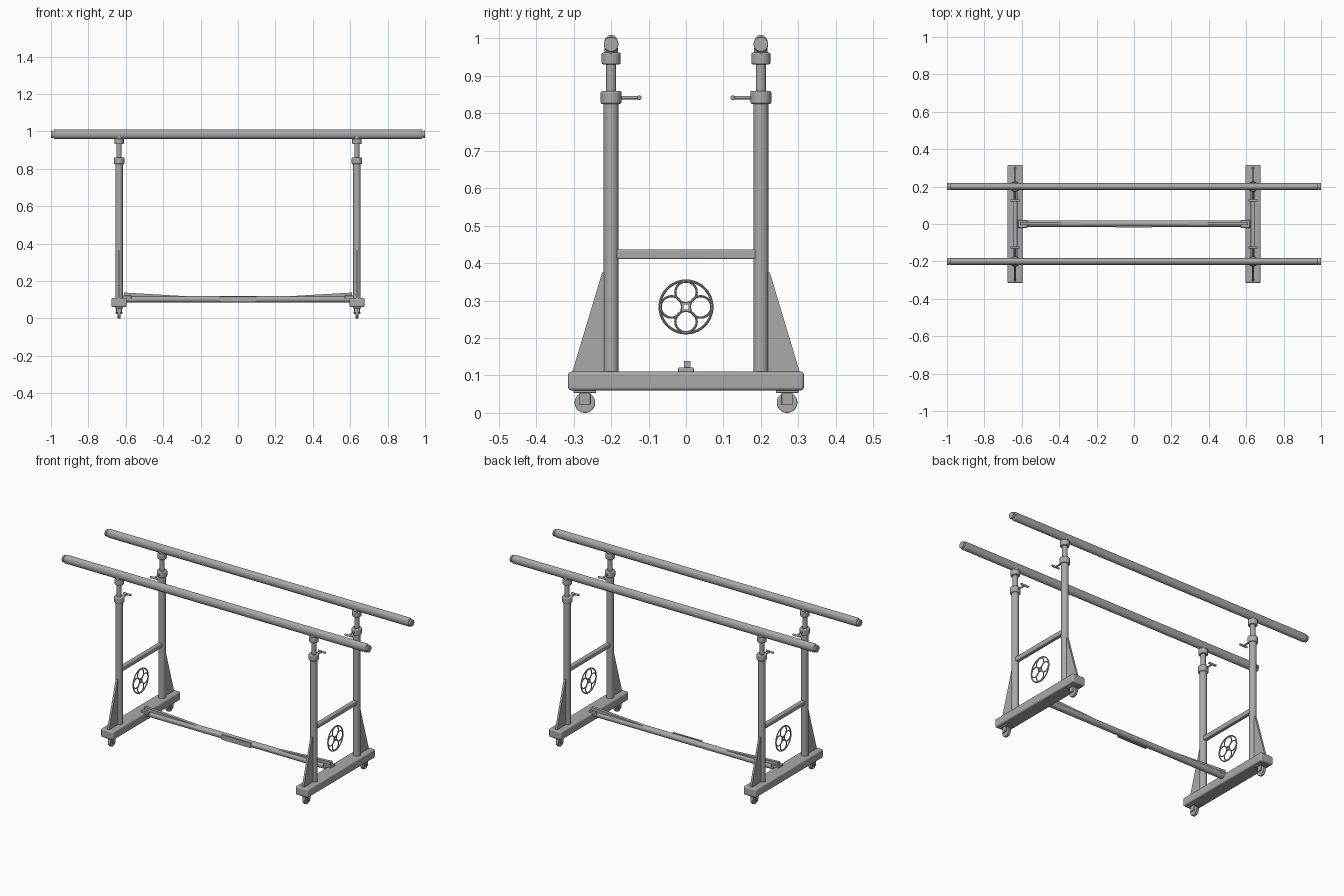
import bpy, bmesh, math
from mathutils import Vector

if "Cube" in bpy.data.objects:
    bpy.data.objects.remove(bpy.data.objects["Cube"])

grey = bpy.data.materials.new("steel grey")
grey.diffuse_color = (0.4, 0.4, 0.4, 1)
grey.use_nodes = True
grey.node_tree.nodes["Principled BSDF"].inputs["Base Color"].default_value = grey.diffuse_color


def finish(ob, name, bevel=0.0, smooth=True):
    ob.name = name
    ob.data.materials.append(grey)
    if bevel:
        m = ob.modifiers.new("bevel", 'BEVEL')
        m.width, m.segments, m.limit_method = bevel, 3, 'ANGLE'
    if smooth:
        bpy.ops.object.select_all(action='DESELECT')
        ob.select_set(True)
        bpy.context.view_layer.objects.active = ob
        bpy.ops.object.shade_smooth_by_angle(angle=math.radians(35))
    return ob


def box(name, lo, hi, bevel=0.0):
    lo, hi = Vector(lo), Vector(hi)
    bpy.ops.mesh.primitive_cube_add(size=1, location=(lo + hi) / 2)
    ob = bpy.context.object
    ob.scale = hi - lo
    bpy.ops.object.transform_apply(location=False, rotation=False, scale=True)
    return finish(ob, name, bevel)


def rod(name, a, b, r, bevel=0.0, squash=1.0, sides=32):
    # cylinder from a to b; squash narrows it across y
    a, b = Vector(a), Vector(b)
    bpy.ops.mesh.primitive_cylinder_add(vertices=sides, radius=r, depth=(b - a).length, location=(a + b) / 2)
    ob = bpy.context.object
    ob.rotation_euler = (b - a).to_track_quat('Z', 'Y').to_euler()
    bpy.ops.object.transform_apply(location=False, rotation=True, scale=False)
    if squash != 1.0:
        ob.scale.y = squash
        bpy.ops.object.transform_apply(location=False, rotation=False, scale=True)
    return finish(ob, name, bevel)


def prism(name, pts, axis, c, half):
    # extrudes a 2D outline by +-half along axis 'x' (pts are y,z) or 'y' (pts are x,z)
    place = (lambda p, d: (c + d, *p)) if axis == 'x' else (lambda p, d: (p[0], c + d, p[1]))
    bm = bmesh.new()
    f = bm.faces.new([bm.verts.new(place(p, -half)) for p in pts])
    ext = bmesh.ops.extrude_face_region(bm, geom=[f])
    step = Vector(place((0, 0), half)) - Vector(place((0, 0), -half))
    bmesh.ops.translate(bm, vec=step, verts=[v for v in ext['geom'] if isinstance(v, bmesh.types.BMVert)])
    bmesh.ops.recalc_face_normals(bm, faces=bm.faces)
    me = bpy.data.meshes.new(name)
    bm.to_mesh(me)
    bm.free()
    ob = bpy.data.objects.new(name, me)
    bpy.context.collection.objects.link(ob)
    return finish(ob, name, smooth=False)


def ring(name, x, y, z, outer, tube):
    bpy.ops.mesh.primitive_torus_add(location=(x, y, z), rotation=(0, math.pi / 2, 0),
                                     major_radius=outer - tube, minor_radius=tube,
                                     major_segments=40, minor_segments=10)
    return finish(bpy.context.object, name)


PX, PY = 0.636, 0.2

# handrails with end caps
for sy in (-1, 1):
    y = sy * PY
    rod("handrail", (-0.985, y, 0.985), (0.985, y, 0.985), 0.025, 0.004, 0.76)
    for sx in (-1, 1):
        rod("rail_end_neck", (sx * 0.98, y, 0.984), (sx * 0.993, y, 0.984), 0.016)
        rod("rail_end_cap", (sx * 0.989, y, 0.984), (sx * 1.0, y, 0.984), 0.0195, 0.003)

for sx in (-1, 1):
    x = sx * PX
    # base beam and cross bar
    box("base_beam", (x - 0.041, -0.315, 0.06), (x + 0.041, 0.315, 0.11), 0.008)
    box("cross_bar", (x - 0.012, -0.19, 0.411), (x + 0.012, 0.19, 0.437), 0.004)

    # round ornament between the posts
    ring("ornament_outer_ring", x, 0, 0.283, 0.0735, 0.0035)
    for k in range(4):
        a = k * math.pi / 2
        ring("ornament_inner_ring", x, 0.039 * math.cos(a), 0.283 + 0.039 * math.sin(a), 0.0315, 0.003)
    for s in (-1, 1):
        box("ornament_square_side", (x - 0.003, s * 0.009 - 0.002, 0.272), (x + 0.003, s * 0.009 + 0.002, 0.294))
        box("ornament_square_edge", (x - 0.003, -0.011, 0.283 + s * 0.009 - 0.002),
            (x + 0.003, 0.011, 0.283 + s * 0.009 + 0.002))

    for sy in (-1, 1):
        y = sy * PY
        # telescopic post
        rod("post", (x, y, 0.108), (x, y, 0.83), 0.02)
        rod("post_collar", (x, y, 0.825), (x, y, 0.86), 0.028, 0.005)
        rod("inner_post", (x, y, 0.8), (x, y, 0.95), 0.0135)
        rod("rail_support", (x, y, 0.931), (x, y, 0.962), 0.0255, 0.004)
        rod("rail_saddle", (x, y, 0.955), (x, y, 0.975), 0.018)
        # height locking handle
        rod("lock_stem", (x, y - sy * 0.02, 0.842), (x, sy * 0.122, 0.842), 0.0045, sides=16)
        rod("lock_handle", (x - 0.025, sy * 0.125, 0.842), (x + 0.025, sy * 0.125, 0.842), 0.006, 0.002, sides=16)
        # gusset fin
        prism("gusset", [(sy * 0.21, 0.105), (sy * 0.305, 0.105), (sy * 0.224, 0.375), (sy * 0.21, 0.375)],
              'x', x, 0.006)
        # caster
        cy = sy * 0.27
        box("caster_plate", (x - 0.022, cy - 0.03, 0.053), (x + 0.022, cy + 0.03, 0.062), 0.002)
        for s in (-1, 1):
            box("caster_fork", (x + s * 0.013 - 0.003, cy - 0.015, 0.022), (x + s * 0.013 + 0.003, cy + 0.015, 0.055), 0.002)
        rod("caster_axle", (x - 0.018, cy, 0.03), (x + 0.018, cy, 0.03), 0.005, sides=16)
        rod("caster_wheel", (x - 0.008, cy, 0.0275), (x + 0.008, cy, 0.0275), 0.0275, 0.003)

    # bracket and sloping brace joining the floor bar
    box("bar_bracket", (min(sx * 0.57, sx * 0.62), -0.021, 0.105), (max(sx * 0.57, sx * 0.62), 0.021, 0.121), 0.003)
    prism("bar_brace", [(sx * 0.61, 0.1), (sx * 0.61, 0.138), (sx * 0.27, 0.118), (sx * 0.27, 0.1)],
          'y', 0.003, 0.009)

# floor bar and its front plate
rod("floor_bar", (-0.61, 0.0025, 0.1025), (0.61, 0.0025, 0.1025), 0.0175)
box("front_plate", (-0.095, -0.02, 0.088), (0.095, -0.012, 0.117))
